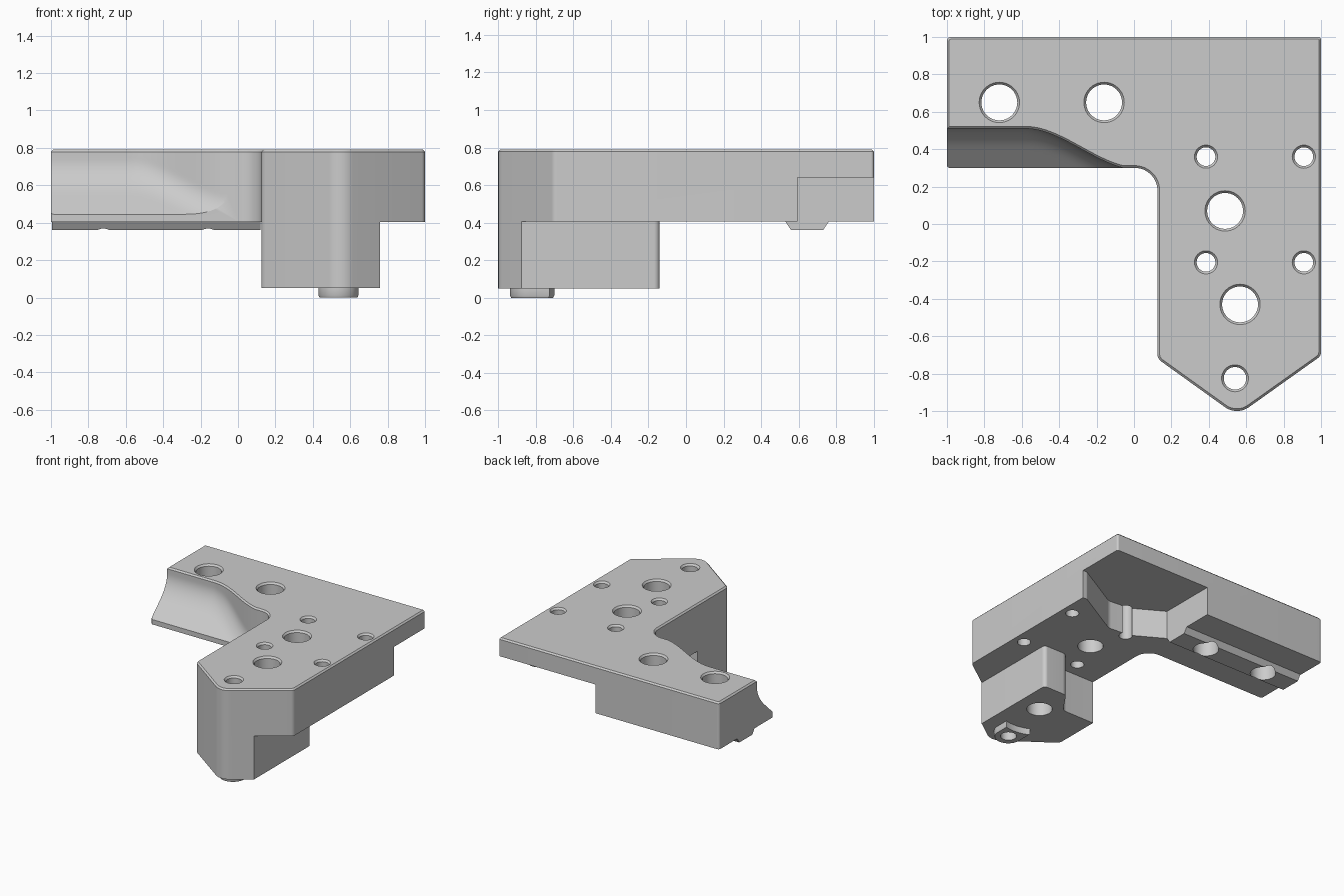
import bpy, bmesh, math
from mathutils import Vector

if "Cube" in bpy.data.objects:
    bpy.data.objects.remove(bpy.data.objects["Cube"])

grey = bpy.data.materials.new("plain grey")
grey.diffuse_color = (0.6, 0.6, 0.6, 1)
grey.use_nodes = True
grey.node_tree.nodes["Principled BSDF"].inputs["Base Color"].default_value = grey.diffuse_color


def make(name, bm):
    bmesh.ops.recalc_face_normals(bm, faces=bm.faces)
    me = bpy.data.meshes.new(name)
    bm.to_mesh(me)
    bm.free()
    me.materials.append(grey)
    ob = bpy.data.objects.new(name, me)
    bpy.context.collection.objects.link(ob)
    return ob


def rounded(corners, n=10):
    """Polygon from (x, y, radius) corners, with arcs at each radius."""
    out = []
    for i, (x, y, r) in enumerate(corners):
        p = Vector((x, y))
        if r == 0:
            out.append(p)
            continue
        a = (Vector(corners[i - 1][:2]) - p).normalized()
        b = (Vector(corners[(i + 1) % len(corners)][:2]) - p).normalized()
        half = a.angle(b) / 2
        c = p + (a + b).normalized() * (r / math.sin(half))
        s = p + a * (r / math.tan(half)) - c
        e = p + b * (r / math.tan(half)) - c
        for k in range(n + 1):
            out.append(c + s.lerp(e, k / n).normalized() * r)
    return out


def loft(bm, rings):
    """Closed solid through rings of equal point count."""
    vs = [[bm.verts.new(p) for p in ring] for ring in rings]
    n = len(vs[0])
    for lo, hi in zip(vs, vs[1:]):
        for i in range(n):
            bm.faces.new((lo[i], lo[(i + 1) % n], hi[(i + 1) % n], hi[i]))
    bm.faces.new(vs[0][::-1])
    return bm.faces.new(vs[-1])


def prism(name, outline, z0, z1, chamfer=0):
    bm = bmesh.new()
    top = loft(bm, [[(p.x, p.y, z) for p in outline] for z in (z0, z1 - chamfer)])
    bmesh.ops.recalc_face_normals(bm, faces=bm.faces)
    if chamfer:
        bmesh.ops.inset_region(bm, faces=[top], thickness=chamfer, depth=chamfer)
    return make(name, bm)


def cut(ob, *cutters):
    bpy.context.view_layer.objects.active = ob
    for c in cutters:
        m = ob.modifiers.new("cut", 'BOOLEAN')
        m.object, m.operation, m.solver = c, 'DIFFERENCE', 'EXACT'
        bpy.ops.object.modifier_apply(modifier=m.name)


# Main L-shaped plate
plate = prism("main_plate", rounded([
    (-1, 1, .02), (-1, .3, .015), (.125, .3, .12), (.125, -.72, .05),
    (.55, -1.025, .11), (1, -.705, .04), (1, 1, .015)]), .405, .79, .012)

# Deep block under the front of the leg
block = prism("lower_block", rounded([
    (.125, -.33, 0), (.125, -.72, .05), (.55, -1.025, .11), (.76, -.876, 0),
    (.76, -.14, .03), (.55, -.14, .06), (.42, -.33, .06)]), .05, .405)

# Locating boss under the tip, hollowed at the back around the large hole
cx, cy, r = .537, -.83, .107
boss_line = [Vector((cx + r * math.cos(t), cy + r * math.sin(t)))
             for t in (math.pi + math.pi * k / 24 for k in range(25))]
boss_line += [Vector((.57 + .305 * math.cos(t), -.43 + .305 * math.sin(t)))
              for t in (math.radians(284 - 4.13 * k) for k in range(11))]
bm = bmesh.new()
mid = Vector((cx, cy))
loft(bm, [[(*(mid + (p - mid) * s), z) for p in boss_line]
          for z, s in ((0, .95), (.012, 1), (.05, 1))])
boss = make("locating_boss", bm)

# Tapered rail under the arm
bm = bmesh.new()
loft(bm, [[(x, y, z) for y, z in ((.53, .405), (.56, .36), (.73, .36), (.76, .405))]
          for x in (-.995, .12)])
rail = make("arm_rail", bm)

# Cutter: all through holes with chamfered rims
big = [(-.72, .65), (-.16, .65), (.487, .07), (.567, -.43)]
small = [(x, y) for x in (.385, .908) for y in (.36, -.205)]
holes = [(p, .096) for p in big] + [(p, .05) for p in small] + [((.54, -.825), .06)]
bm = bmesh.new()
for (hx, hy), hr in holes:
    loft(bm, [[(hx + q * math.cos(t), hy + q * math.sin(t), z)
               for t in (math.tau * k / 40 for k in range(40))]
              for z, q in ((-.1, hr), (.775, hr), (.79, hr + .012), (.85, hr + .012))])
hole_cutter = make("hole_cutter", bm)

# Cutter: pocket in the back corner, open below
pocket_cutter = prism("pocket_cutter", rounded([
    (1.2, .595, 0), (.96, .595, .03), (.56, .37, .08), (.37, .385, .03),
    (.12, .53, 0), (.12, 1.2, 0), (1.2, 1.2, 0)]), .2, .64)


# Cutter: S-curved step on the arm that blends into a sloping ledge
def step_y(x, z):
    t = min(max((x + .58) / .6, 0), 1)
    wall = .51 - .22 * t * t * (3 - 2 * t)
    slope = .3 + (z - .445) * 1.05
    h = max(.1 - abs(wall - slope), 0) / .1
    return min(wall, slope) - h * h * .025


bm = bmesh.new()
zs = [.42 + .358 * k / 24 for k in range(25)]
rings = []
for i in range(41):
    x = -.62 + .64 * i / 40 if i else -1.1
    rim = step_y(x, .778) + .012
    rings.append([(x, .15, .42)] + [(x, step_y(x, z), z) for z in zs]
                 + [(x, rim, .79), (x, rim, .9), (x, .15, .9)])
loft(bm, rings)
step_cutter = make("step_cutter", bm)

# Cut the parts
cut(plate, step_cutter, pocket_cutter, hole_cutter)
for ob in (block, boss, rail):
    cut(ob, hole_cutter)
for c in (step_cutter, pocket_cutter, hole_cutter):
    bpy.data.objects.remove(c)

# Smooth the curved walls, keep edges sharp
for ob in (plate, block, boss, rail):
    bpy.ops.object.select_all(action='DESELECT')
    ob.select_set(True)
    bpy.context.view_layer.objects.active = ob
    bpy.ops.object.shade_smooth_by_angle(angle=math.radians(28))
